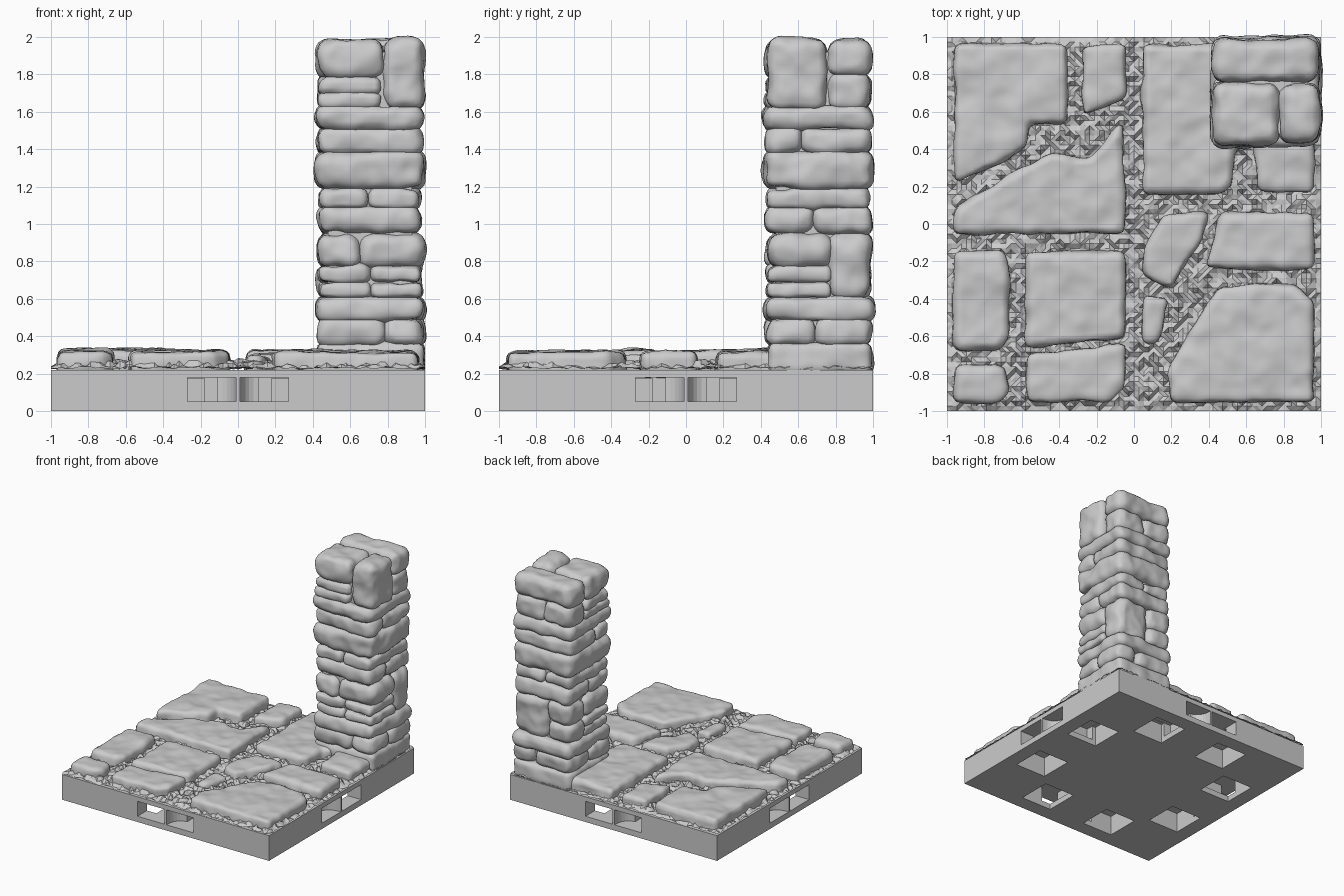
import bpy, bmesh, math, random
from mathutils import Vector, Matrix, noise

if "Cube" in bpy.data.objects:
    bpy.data.objects.remove(bpy.data.objects["Cube"])

random.seed(4)


def add_object(name, bm):
    bmesh.ops.recalc_face_normals(bm, faces=bm.faces)
    me = bpy.data.meshes.new(name)
    bm.to_mesh(me)
    bm.free()
    ob = bpy.data.objects.new(name, me)
    bpy.context.collection.objects.link(ob)
    return ob


def add_prism(bm, outline, z0, z1, turn=0.0):
    """Extrude a plan outline between two heights, turned about the centre."""
    rot = Matrix.Rotation(turn, 3, 'Z')
    f = bm.faces.new([bm.verts.new(rot @ Vector((x, y, z0))) for x, y in outline])
    ext = bmesh.ops.extrude_face_region(bm, geom=[f])
    tops = [g for g in ext['geom'] if isinstance(g, bmesh.types.BMVert)]
    bmesh.ops.translate(bm, verts=tops, vec=(0, 0, z1 - z0))


def rect(x0, x1, y0, y1):
    return [(x0, y0), (x1, y0), (x1, y1), (x0, y1)]


# Noise used to weather the stones
broad = bpy.data.textures.new("broad_wear", 'CLOUDS')
broad.noise_scale = 0.22
chips = bpy.data.textures.new("chipped_facets", 'VORONOI')
chips.noise_scale = 0.12


def stone(name, outline, z0, z1, bevel, wear, chip):
    """Hewn stone: prism, rounded edges, fine remesh, noise relief."""
    bm = bmesh.new()
    add_prism(bm, outline, z0, z1)
    ob = add_object(name, bm)
    b = ob.modifiers.new("round", 'BEVEL')
    b.width, b.segments, b.limit_method = bevel, 3, 'ANGLE'
    r = ob.modifiers.new("fine", 'REMESH')
    r.mode, r.voxel_size, r.use_smooth_shade = 'VOXEL', 0.02, True
    for tex, amount in ((broad, wear), (chips, chip)):
        d = ob.modifiers.new("relief", 'DISPLACE')
        d.texture, d.strength, d.mid_level = tex, amount, 0.45
    return ob


# Base plate
bm = bmesh.new()
add_prism(bm, rect(-1, 1, -1, 1), 0, 0.22)
base = add_object("base_plate", bm)

# Connector sockets: paired side slots around a rounded post, and square floor holes
arc = [(0.11 - 0.10 * math.cos(t * math.pi / 12), -0.98 + 0.12 * math.sin(t * math.pi / 12))
       for t in range(7)]
slot = [(0.01, -1.05)] + arc + [(0.11, -0.60), (0.27, -0.60), (0.27, -1.05)]
hole = rect(0.18, 0.48, -0.87, -0.57)
slots, holes = bmesh.new(), bmesh.new()
for k in range(4):
    for s in (1, -1):
        add_prism(slots, [(s * x, y) for x, y in slot], 0.05, 0.18, k * math.pi / 2)
        add_prism(holes, [(s * x, y) for x, y in hole], -0.05, 0.175, k * math.pi / 2)
cutters = [add_object("slot_cutter", slots), add_object("hole_cutter", holes)]
for c in cutters:
    c.hide_render = True
    m = base.modifiers.new("cut", 'BOOLEAN')
    m.operation, m.object, m.solver = 'DIFFERENCE', c, 'EXACT'
dg = bpy.context.evaluated_depsgraph_get()
base_mesh = bpy.data.meshes.new_from_object(base.evaluated_get(dg))
base.modifiers.clear()
base.data = base_mesh
for c in cutters:
    bpy.data.objects.remove(c)

# Rubble bed between the paving stones
bm = bmesh.new()
bmesh.ops.create_grid(bm, x_segments=76, y_segments=76, size=1.0)
for v in bm.verts:
    edge = min(1.0, (1 - max(abs(v.co.x), abs(v.co.y))) / 0.06)
    lift = 0.025 + 0.022 * noise.noise(v.co * 7) + random.uniform(-0.018, 0.022)
    v.co.z = 0.222 + max(0.0, lift) * (0.35 + 0.65 * edge)
bmesh.ops.triangulate(bm, faces=bm.faces, quad_method='SHORT_EDGE')
add_object("rubble_bed", bm)

# Paving stones: outline and top height
paving = [
    ([(-.96, .96), (-.36, .96), (-.36, .53), (-.57, .54), (-.57, .41), (-.96, .21)], .325),
    ([(-.96, -.05), (-.96, .09), (-.45, .38), (-.24, .35), (-.06, .55), (-.05, -.05)], .32),
    ([(-.28, .96), (-.05, .96), (-.05, .68), (-.27, .58)], .315),
    ([(.05, .96), (.6, .96), (.6, .42), (.53, .4), (.53, .21), (.47, .16), (.05, .16)], .32),
    ([(.63, .5), (.96, .5), (.96, .16), (.66, .17)], .315),
    ([(.47, .06), (.96, .06), (.96, -.24), (.38, -.23)], .315),
    ([(.16, .05), (.40, .06), (.36, -.08), (.2, -.35), (.05, -.28), (.05, -.14)], .305),
    ([(.05, -.38), (.19, -.4), (.12, -.64), (.05, -.64)], .295),
    ([(.45, -.33), (.86, -.33), (.96, -.42), (.96, -.95), (.2, -.95), (.17, -.78), (.35, -.5)], .315),
    ([(-.96, -.15), (-.7, -.15), (-.67, -.25), (-.67, -.6), (-.72, -.67), (-.96, -.67)], .32),
    ([(-.96, -.76), (-.7, -.76), (-.67, -.9), (-.72, -.95), (-.96, -.95)], .315),
    ([(-.58, -.15), (-.05, -.15), (-.05, -.61), (-.58, -.66)], .32),
    ([(-.57, -.7), (-.05, -.64), (-.05, -.88), (-.12, -.95), (-.57, -.95)], .315),
]
for i, (outline, top) in enumerate(paving):
    stone(f"paving_stone_{i + 1}", outline, 0.19, top, 0.03, 0.035, 0.014)

# Pillar core and footing
bm = bmesh.new()
add_prism(bm, rect(.48, .93, .48, .93), .2, 1.92)
add_object("pillar_core", bm)
stone("pillar_footing", rect(.43, .99, .44, .99), .2, .365, .04, .04, .015)


def course(name, z0, z1, xs, ys):
    """One ring of pillar stones, divided at the given x and y positions."""
    for i in range(len(xs) - 1):
        for j in range(len(ys) - 1):
            jig = [random.uniform(-.008, .008) for _ in range(4)]
            x0, x1 = xs[i] + jig[0], xs[i + 1] + jig[1]
            y0, y1 = ys[j] + jig[2], ys[j + 1] + jig[3]
            small = min(x1 - x0, y1 - y0, z1 - z0)
            stone(f"{name}_{i}{j}", rect(x0, x1, y0, y1), z0, z1,
                  min(0.06, small * 0.36), 0.04, 0.022)


L, R = .43, .985
course("course_b", .35, .50, (L, .79, R), (L, .69, R))
course("slab_c", .48, .61, (.42, .995), (.42, .995))
course("thin_d_low", .605, .69, (L, .71, R), (L, .77))
course("thin_d_high", .685, .775, (L, .71, R), (L, .77))
course("tall_d", .60, .95, (.66, R), (.77, R))
course("back_d_low", .605, .77, (L, .66), (.77, R))
course("course_e", .77, .95, (L, .65, R), (L, .78))
course("back_e", .77, .95, (L, .66), (.77, R))
course("course_f", .95, 1.095, (L, .975), (L, .68, R))
course("course_g", 1.08, 1.19, (L, .70, .975), (L, .975))
course("slab_h", 1.19, 1.39, (.415, .995), (.42, .995))
course("course_i", 1.375, 1.515, (.42, R), (L, .62, R))
course("slab_j", 1.505, 1.63, (.415, .99), (.42, .99))
course("thin_k_low", 1.62, 1.70, (.44, .77), (L, .76))
course("thin_k_high", 1.695, 1.785, (.44, .77), (L, .76))
course("tall_k", 1.61, 1.99, (.775, R), (L, .755))
course("cap_front", 1.78, 1.985, (.42, .775), (L, .76))
course("back_k", 1.61, 1.81, (L, .70, R), (.76, R))
course("cap_back", 1.79, 1.985, (.425, R), (.765, R))
